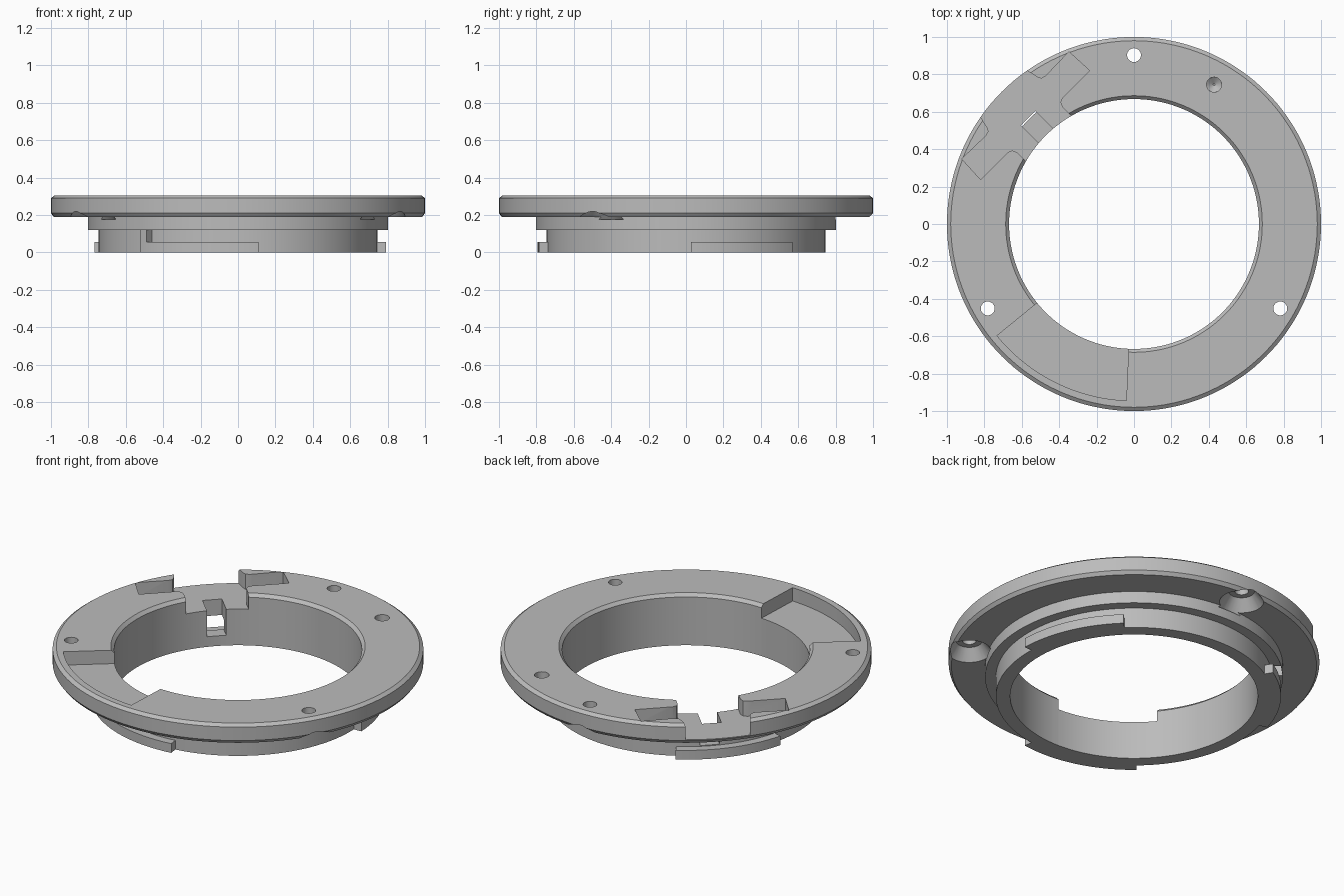
import bpy, bmesh
from math import cos, sin, radians, pi, sqrt

cube = bpy.data.objects.get("Cube")
if cube:
    bpy.data.objects.remove(cube)

metal = bpy.data.materials.new("satin_grey")
metal.use_nodes = True
GREY = (0.5, 0.5, 0.5, 1)
metal.diffuse_color = GREY
metal.node_tree.nodes["Principled BSDF"].inputs["Base Color"].default_value = GREY


def finish(name, bm):
    bmesh.ops.recalc_face_normals(bm, faces=bm.faces)
    mesh = bpy.data.meshes.new(name)
    bm.to_mesh(mesh)
    bm.free()
    mesh.materials.append(metal)
    obj = bpy.data.objects.new(name, mesh)
    bpy.context.collection.objects.link(obj)
    return obj


def ring(name, profile, steps=144):
    """Closed (radius, z) profile turned around z."""
    bm = bmesh.new()
    rows = [[bm.verts.new((r * cos(2 * pi * i / steps), r * sin(2 * pi * i / steps), z))
             for r, z in profile] for i in range(steps)]
    n = len(profile)
    for i in range(steps):
        a, b = rows[i], rows[(i + 1) % steps]
        for j in range(n):
            k = (j + 1) % n
            bm.faces.new((a[j], b[j], b[k], a[k]))
    return finish(name, bm)


def prism(name, outline, z0, z1):
    bm = bmesh.new()
    face = bm.faces.new([bm.verts.new((x, y, z0)) for x, y in outline])
    grown = bmesh.ops.extrude_face_region(bm, geom=[face], use_keep_orig=True)["geom"]
    for v in grown:
        if isinstance(v, bmesh.types.BMVert):
            v.co.z = z1
    return finish(name, bm)


def sector(name, r0, r1, a0, a1, z0, z1, steps=24):
    angles = [radians(a0 + (a1 - a0) * i / steps) for i in range(steps + 1)]
    outline = [(r1 * cos(a), r1 * sin(a)) for a in angles]
    outline += [(r0 * cos(a), r0 * sin(a)) for a in reversed(angles)]
    return prism(name, outline, z0, z1)


def cone(name, x, y, z0, z1, r0, r1):
    bm = bmesh.new()
    bmesh.ops.create_cone(bm, cap_ends=True, segments=32, radius1=r0, radius2=r1, depth=z1 - z0)
    bmesh.ops.translate(bm, verts=bm.verts, vec=(x, y, (z0 + z1) / 2))
    return finish(name, bm)


def cut(target, cutter):
    cutter.hide_render = True
    mod = target.modifiers.new("cut", "BOOLEAN")
    mod.operation = "DIFFERENCE"
    mod.solver = "EXACT"
    mod.object = cutter
    bpy.context.view_layer.objects.active = target
    bpy.ops.object.modifier_apply(modifier=mod.name)
    bpy.data.objects.remove(cutter)


def diagonal(points):
    """(outward, sideways) points placed on the back-left diagonal."""
    s = sqrt(0.5)
    return [((v - u) * s, (u + v) * s) for u, v in points]


TOP = 0.305

# Flange, step and collar in one turned body
body = ring("mount_ring", [
    (0.668, 0), (0.745, 0), (0.745, 0.12), (0.803, 0.12), (0.803, 0.19),
    (0.985, 0.19), (1, 0.21), (1, 0.29), (0.98, TOP), (0.686, TOP), (0.668, 0.287)])

# Shallow curved recess in the top
cut(body, sector("recess_cutter", 0.6, 0.945, 219.2, 267.5, 0.225, 0.4))

# Keyed pocket with rounded inner and outer corners
half = [(0.6, 0.172), (0.715, 0.172), (0.738, 0.182), (0.748, 0.205), (0.748, 0.412),
        (0.897, 0.405), (0.893, 0.225), (0.9, 0.2), (0.92, 0.19), (1.1, 0.15)]
pocket = half + [(u, -v) for u, v in reversed(half)]
cut(body, prism("pocket_cutter", diagonal(pocket), 0.215, 0.4))

# Narrow slot through the collar wall
slot = [(0.6, -0.053), (0.8, -0.053), (0.8, 0.053), (0.6, 0.053)]
cut(body, prism("slot_cutter", diagonal(slot), 0.06, 0.4))

# Three screw holes, countersunk from below
for k in range(3):
    a = radians(90 + 120 * k)
    x, y = 0.903 * cos(a), 0.903 * sin(a)
    cut(body, cone("hole_cutter", x, y, 0.1, 0.4, 0.037, 0.037))
    cut(body, cone("countersink_cutter", x, y, 0.176, 0.255, 0.13, 0.07))

# Blind locating hole with a conical bottom
cut(body, cone("blind_cutter", 0.428, 0.745, 0.25, 0.4, 0.04, 0.04))
cut(body, cone("blind_tip_cutter", 0.428, 0.745, 0.225, 0.2501, 0.005, 0.04))

# Bayonet tabs and the stop above one of them
parts = [body]
for name, a0, a1 in (("right_tab", 2, 46), ("back_tab", 121, 165), ("front_tab", 229, 278)):
    parts.append(sector(name, 0.74, 0.793, a0, a1, 0, 0.055))
parts.append(sector("tab_stop", 0.74, 0.793, 229, 232, 0.05, 0.125, 2))

# Smooth the turned surfaces, keep the machined edges sharp
bpy.context.view_layer.update()
bpy.ops.object.select_all(action="DESELECT")
for part in parts:
    part.select_set(True)
bpy.context.view_layer.objects.active = body
bpy.ops.object.shade_smooth_by_angle(angle=radians(25))
